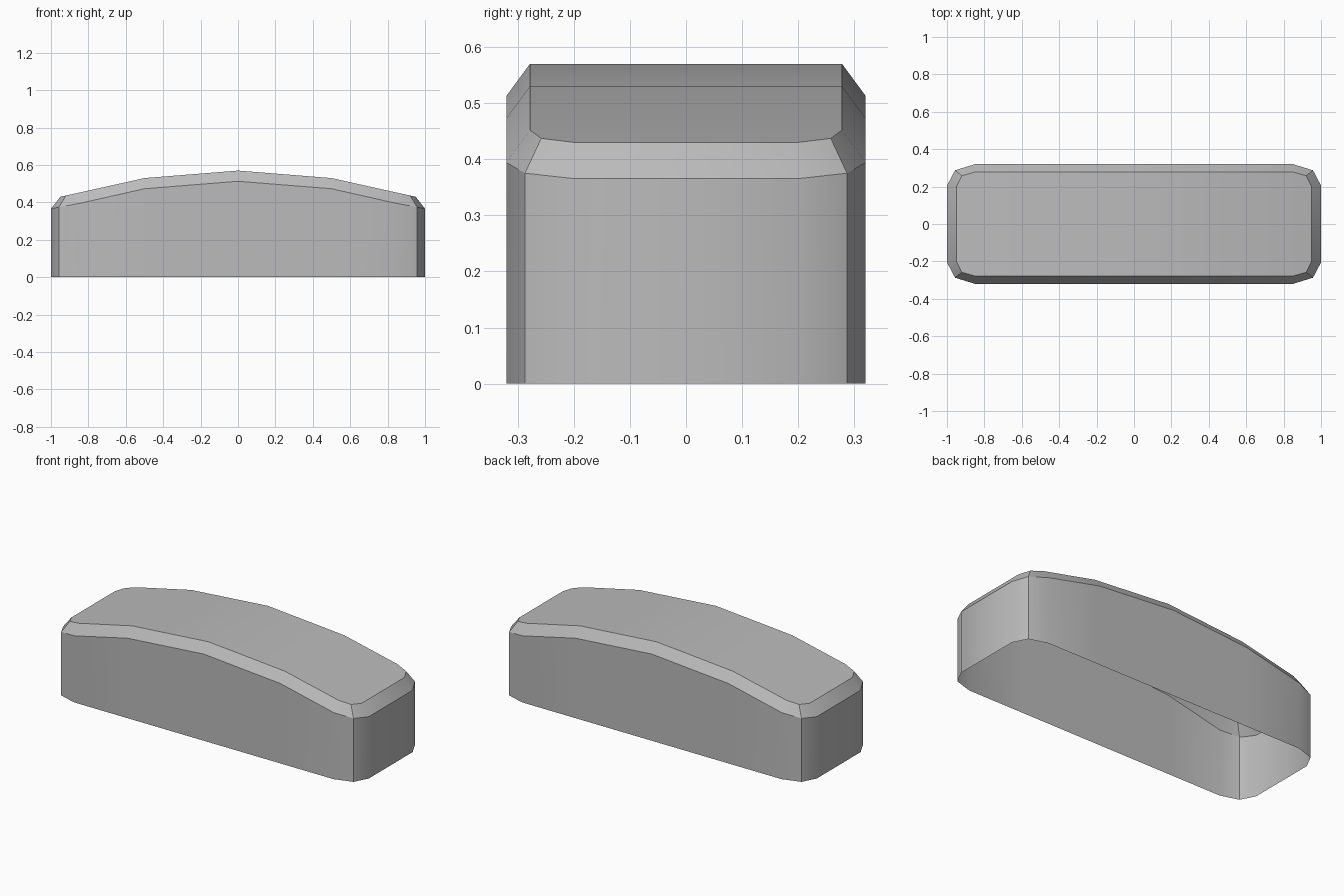
import bpy, bmesh, math

cube = bpy.data.objects.get("Cube")
if cube:
    bpy.data.objects.remove(cube, do_unlink=True)

grey = bpy.data.materials.new("plain grey")
grey.use_nodes = True
colour = (0.5, 0.5, 0.5, 1)
grey.diffuse_color = colour
grey.node_tree.nodes["Principled BSDF"].inputs["Base Color"].default_value = colour

# Half profiles from the right end to the middle: x, half depth, height
shoulder = [(1, .205, .366), (.957, .287, .375), (.85, .32, .394), (.5, .32, .473), (0, .32, .513)]
crown = [(.95, .2, .43), (.92, .258, .437), (.85, .278, .452), (.5, .278, .53), (0, .278, .57)]


def full(half):
    """Mirror a half profile across x = 0."""
    return half + [(-x, y, z) for x, y, z in half[-2::-1]]


bm = bmesh.new()


def ring(profile):
    """Back edge and front edge joined into one closed loop."""
    pts = full(profile)
    loop = pts + [(x, -y, z) for x, y, z in reversed(pts)]
    return [bm.verts.new(p) for p in loop]


foot = ring([(x, y, 0) for x, y, z in shoulder])
rim = ring(shoulder)
top = ring(crown)
n = len(top)

# Upright walls and the sloped bevel; the underside stays open
for low, high in ((foot, rim), (rim, top)):
    for i in range(n):
        j = (i + 1) % n
        bm.faces.new((low[i], low[j], high[j], high[i]))

# Arched top in strips from back to front
for i in range(n // 2 - 1):
    bm.faces.new((top[i], top[i + 1], top[n - 2 - i], top[n - 1 - i]))

bmesh.ops.recalc_face_normals(bm, faces=bm.faces)
mesh = bpy.data.meshes.new("arched_block")
bm.to_mesh(mesh)
bm.free()
mesh.materials.append(grey)
block = bpy.data.objects.new("arched_block", mesh)
bpy.context.collection.objects.link(block)

# Smooth shading with crisp corners
bpy.ops.object.select_all(action="DESELECT")
block.select_set(True)
bpy.context.view_layer.objects.active = block
bpy.ops.object.shade_smooth_by_angle(angle=math.radians(30))
